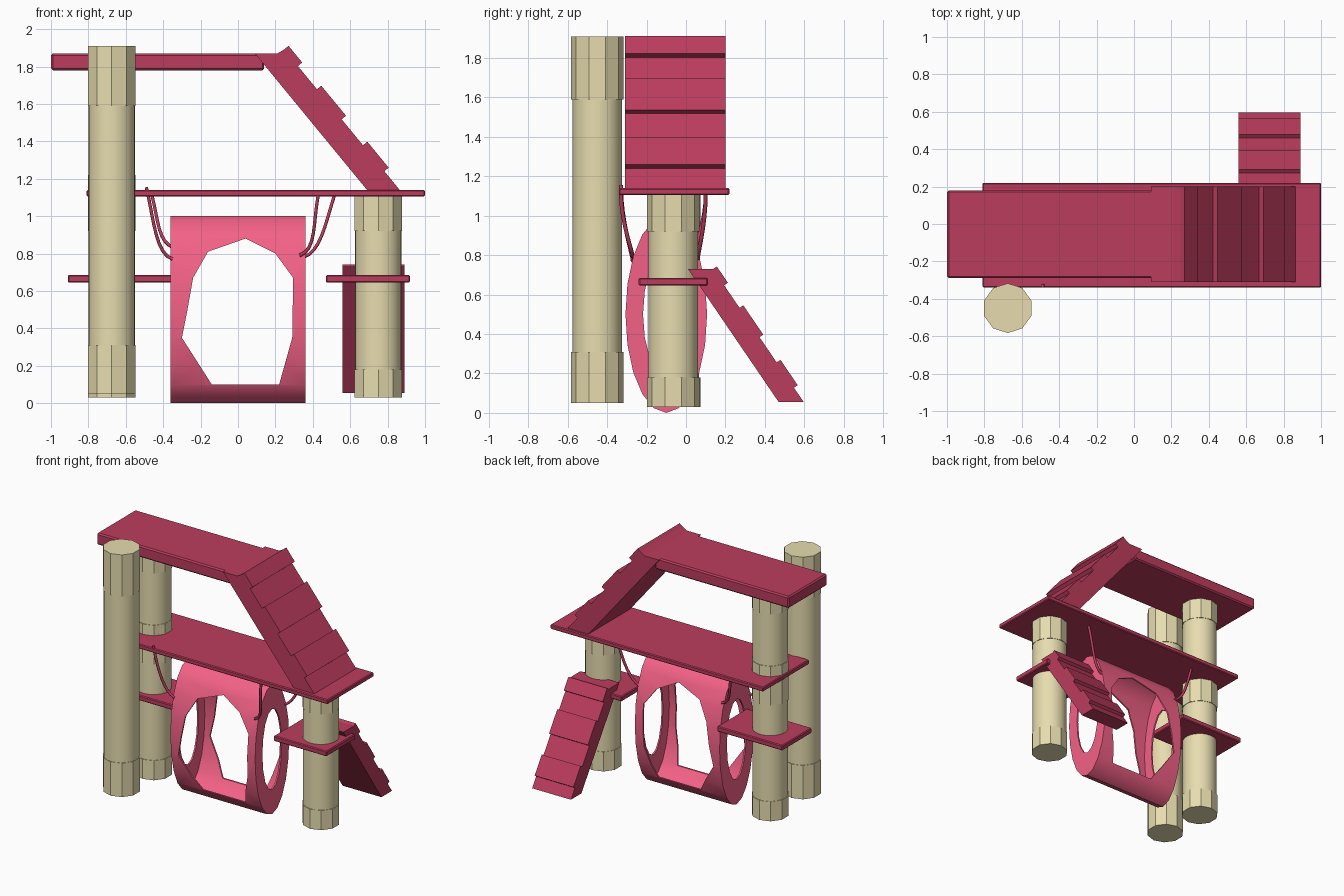
import bpy, bmesh, math
from mathutils import Vector

if "Cube" in bpy.data.objects:
    bpy.data.objects.remove(bpy.data.objects["Cube"])


def material(name, rgb):
    m = bpy.data.materials.new(name)
    m.diffuse_color = (*rgb, 1)
    m.use_nodes = True
    m.node_tree.nodes["Principled BSDF"].inputs["Base Color"].default_value = m.diffuse_color
    return m


ROSE = material("dark_rose", (0.50, 0.045, 0.11))
PINK = material("pink", (0.90, 0.12, 0.24))
CREAM = material("cream", (0.80, 0.72, 0.43))


def finish(name, bm, mat):
    bmesh.ops.recalc_face_normals(bm, faces=bm.faces)
    me = bpy.data.meshes.new(name)
    bm.to_mesh(me)
    bm.free()
    ob = bpy.data.objects.new(name, me)
    bpy.context.collection.objects.link(ob)
    if mat:
        me.materials.append(mat)
    return ob


def smooth(ob, deg=30):
    bpy.ops.object.select_all(action='DESELECT')
    ob.select_set(True)
    bpy.context.view_layer.objects.active = ob
    bpy.ops.object.shade_smooth_by_angle(angle=math.radians(deg))


def prism(name, pts, axis, lo, hi, mat=None):
    """Extrude a 2D profile along x (pts are y,z) or along y (pts are x,z)."""
    bm = bmesh.new()
    place = (lambda a, b, t: (t, a, b)) if axis == 'x' else (lambda a, b, t: (a, t, b))
    f = bm.faces.new([bm.verts.new(place(a, b, lo)) for a, b in pts])
    ext = bmesh.ops.extrude_face_region(bm, geom=[f])
    vs = [g for g in ext["geom"] if isinstance(g, bmesh.types.BMVert)]
    bmesh.ops.translate(bm, verts=vs, vec=place(0, 0, hi - lo))
    return finish(name, bm, mat)


def board(name, x0, x1, y0, y1, z0, z1, bevel):
    pts = [(x0, z0), (x1, z0), (x1, z1), (x0, z1)]
    ob = prism(name, pts, 'y', y0, y1, ROSE)
    mod = ob.modifiers.new("bevel", 'BEVEL')
    mod.width, mod.segments = bevel, 1
    return ob


def cylinder(name, x, y, z0, z1, r, sides):
    pts = []
    bm = bmesh.new()
    bmesh.ops.create_cone(bm, cap_ends=True, segments=sides, radius1=r, radius2=r, depth=z1 - z0)
    bmesh.ops.translate(bm, verts=bm.verts, vec=(x, y, (z0 + z1) / 2))
    return finish(name, bm, CREAM)


def post(name, x, y, z0, z1, bands):
    """Round post wrapped with ten-sided sleeves."""
    smooth(cylinder(name, x, y, z0 + 0.004, z1 - 0.004, 0.125, 24))
    for i, (a, b) in enumerate(bands):
        cylinder(f"{name}_sleeve_{i + 1}", x, y, a, b, 0.133, 10)


def ellipse(cy, cz, ry, rz, n):
    return [(cy + ry * math.sin(2 * math.pi * i / n), cz + rz * math.cos(2 * math.pi * i / n))
            for i in range(n)]


def cut(ob, cutter):
    mod = ob.modifiers.new("cut", 'BOOLEAN')
    mod.operation, mod.solver, mod.object = 'DIFFERENCE', 'EXACT', cutter
    bpy.context.view_layer.objects.active = ob
    bpy.ops.object.modifier_apply(modifier=mod.name)
    bpy.data.objects.remove(cutter)


def ramp(name, start, end, low, high, axis, lo, hi):
    """Sloping ramp with raised cleats; low/high are thicknesses."""
    a, b = Vector(start), Vector(end)
    length = (b - a).length
    d = (b - a) / length
    n = Vector((-d.y, d.x))
    at = lambda s, t: tuple(a + d * s + n * t)
    pts = [start, (start[0] + low * 0.9, start[1])]
    for f0, f1 in ((0.088, 0.21), (0.38, 0.60), (0.79, 0.98)):
        pts += [at(f0 * length, low), at(f0 * length, high),
                at(f1 * length, high), at(f1 * length, low)]
    pts += [at(length + low * n.y / -d.y, low), end]
    return prism(name, pts, axis, lo, hi, ROSE)


# Platforms and shelves
board("top_platform", -1.0, 0.14, -0.29, 0.18, 1.78, 1.87, 0.01)
board("middle_platform", -0.81, 1.0, -0.34, 0.22, 1.105, 1.14, 0.006)
board("left_shelf", -0.91, -0.355, -0.23, 0.13, 0.645, 0.685, 0.006)
board("right_shelf", 0.47, 0.92, -0.24, 0.11, 0.645, 0.685, 0.006)

# Posts
post("front_left_post", -0.675, -0.45, 0.05, 1.91, [(0.05, 0.31), (1.59, 1.91)])
post("back_left_post", -0.675, -0.06, 0.03, 1.79,
     [(0.03, 0.18), (0.92, 1.22), (1.62, 1.79)])
post("right_post", 0.75, -0.065, 0.03, 1.11, [(0.03, 0.18), (0.92, 1.11)])

# Ramps
ramp("upper_ramp", (0.09, 1.87), (0.69, 1.14), 0.135, 0.165, 'y', -0.31, 0.20)
ramp("lower_ramp", (0.01, 0.73), (0.47, 0.055), 0.105, 0.128, 'x', 0.56, 0.89)

# Hanging tunnel: thin shell with oval end holes and large side openings
CY, CZ = -0.10, 0.50
tunnel = prism("hanging_tunnel", ellipse(CY, CZ, 0.207, 0.50, 20), 'x', -0.36, 0.36, PINK)
cut(tunnel, prism("cavity", ellipse(CY, CZ, 0.195, 0.488, 20), 'x', -0.348, 0.348))
cut(tunnel, prism("end_holes", ellipse(CY, CZ, 0.118, 0.31, 16), 'x', -0.5, 0.5))
opening = [(-0.14, 0.10), (0.22, 0.10), (0.29, 0.35), (0.295, 0.67), (0.20, 0.80),
           (0.04, 0.88), (-0.16, 0.81), (-0.24, 0.67), (-0.27, 0.50), (-0.30, 0.35)]
cut(tunnel, prism("side_openings", opening, 'y', -0.6, 0.4))
smooth(tunnel, 35)

# Straps holding the tunnel: top and bottom x/z, at the front and back
straps = {
    "front_left_strap": ((-0.49, -0.33, 1.155), (-0.35, -0.27, 0.77)),
    "back_left_strap": ((-0.46, 0.10, 1.11), (-0.34, 0.05, 0.83)),
    "front_right_strap": ((0.43, -0.33, 1.12), (0.33, -0.27, 0.79)),
    "back_right_strap": ((0.515, 0.10, 1.11), (0.35, 0.06, 0.78)),
}
for name, (p, q) in straps.items():
    cu = bpy.data.curves.new(name, 'CURVE')
    cu.dimensions = '3D'
    cu.bevel_depth, cu.bevel_resolution, cu.use_fill_caps = 0.01, 1, True
    cu.resolution_u = 8
    sp = cu.splines.new('BEZIER')
    sp.bezier_points.add(1)
    p, q = Vector(p), Vector(q)
    side = Vector((math.copysign(0.09, p.x), 0, 0.03))
    handle = Vector((q.x - p.x, 0, -1.6 * (p.z - q.z))) * 0.3
    for bp, co, left, right in ((sp.bezier_points[0], p, p - handle, p + handle),
                                (sp.bezier_points[1], q, q + side, q - side)):
        bp.co, bp.handle_left, bp.handle_right = co, left, right
    cu.materials.append(ROSE)
    bpy.context.collection.objects.link(bpy.data.objects.new(name, cu))
